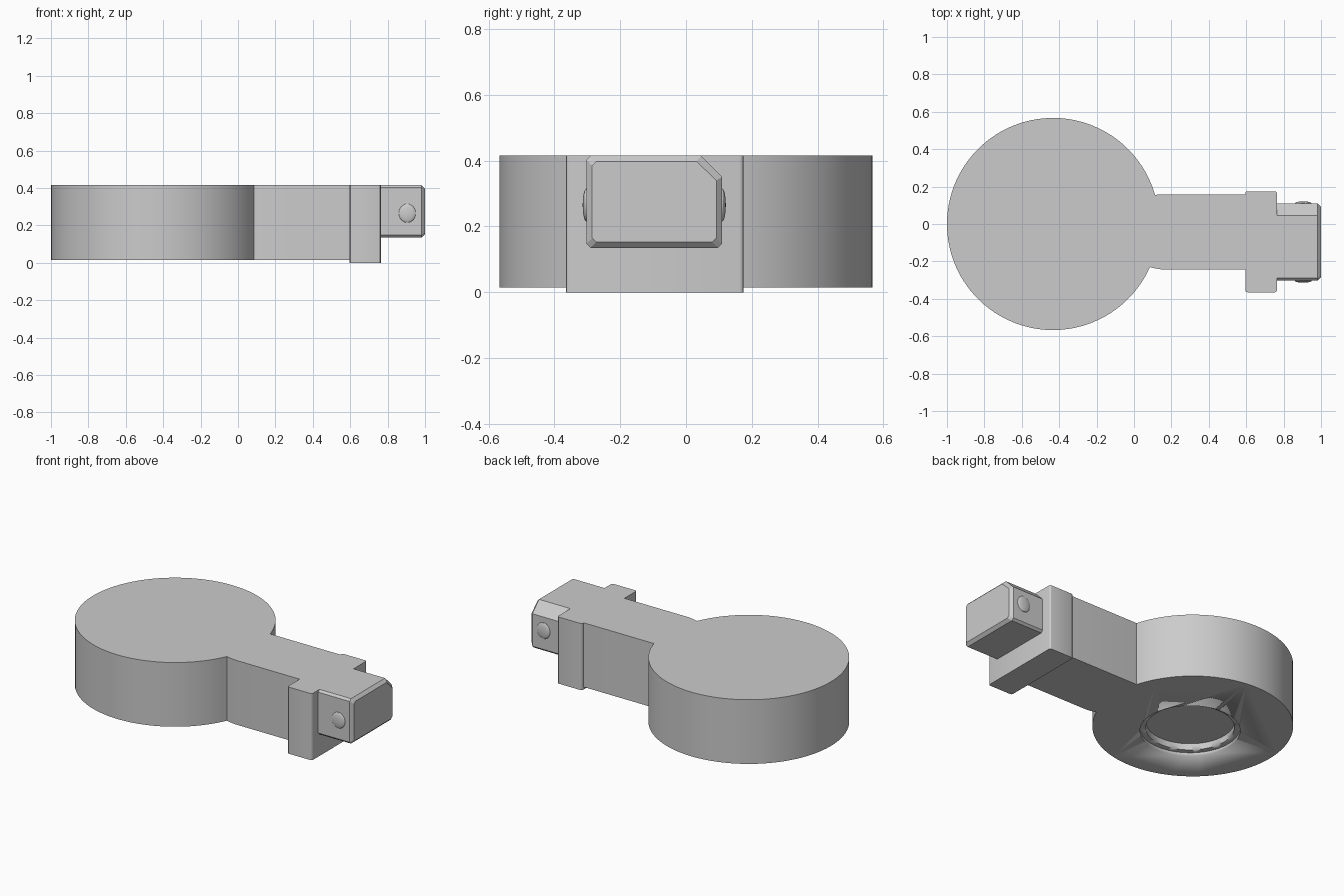
import bpy, bmesh
from math import sin, cos, atan2, pi, radians

cube = bpy.data.objects.get("Cube")
if cube:
    bpy.data.objects.remove(cube)

grey = bpy.data.materials.new("plain grey")
grey.use_nodes = True
grey.diffuse_color = (0.6, 0.6, 0.6, 1)
grey.node_tree.nodes["Principled BSDF"].inputs["Base Color"].default_value = (0.6, 0.6, 0.6, 1)

BASE, TOP = 0.015, 0.415
CX, R = -0.433, 0.567


def finish(name, bm, smooth=True):
    bmesh.ops.recalc_face_normals(bm, faces=bm.faces)
    mesh = bpy.data.meshes.new(name)
    bm.to_mesh(mesh)
    bm.free()
    mesh.materials.append(grey)
    ob = bpy.data.objects.new(name, mesh)
    bpy.context.collection.objects.link(ob)
    if smooth:
        shade(ob)
    return ob


def shade(ob):
    bpy.ops.object.select_all(action='DESELECT')
    ob.select_set(True)
    bpy.context.view_layer.objects.active = ob
    bpy.ops.object.shade_smooth_by_angle(angle=radians(30))


def prism(name, points, offset, smooth=True):
    """Extrude a closed outline of 3D points along an offset."""
    bm = bmesh.new()
    face = bm.faces.new([bm.verts.new(p) for p in points])
    new = bmesh.ops.extrude_face_region(bm, geom=[face])["geom"]
    bmesh.ops.translate(bm, vec=offset, verts=[v for v in new if isinstance(v, bmesh.types.BMVert)])
    return finish(name, bm, smooth)


def cylinder(name, x, y, z0, z1, radius):
    ring = [(x + radius * cos(i * pi / 48), y + radius * sin(i * pi / 48), z0) for i in range(96)]
    return prism(name, ring, (0, 0, z1 - z0))


def cut(target, cutter):
    cutter.hide_render = True
    cutter.hide_set(True)
    mod = target.modifiers.new("recess", 'BOOLEAN')
    mod.operation = 'DIFFERENCE'
    mod.solver = 'EXACT'
    mod.object = cutter


# Round head joined to the arm in one outline
a0, a1 = atan2(0.155, 0.545), 2 * pi - atan2(0.23, 0.518)
outline = [(CX + R * cos(a0 + (a1 - a0) * i / 96), R * sin(a0 + (a1 - a0) * i / 96), BASE)
           for i in range(97)]
outline += [(x, y, BASE) for x, y in
            [(0.11, -0.237), (0.15, -0.243), (0.62, -0.243), (0.62, 0.157), (0.13, 0.157)]]
body = prism("head_and_arm", outline, (0, 0, TOP - BASE), smooth=False)

# Stepped round recess under the head
for name, depth, radius in (("recess_step_cutter", 0.02, 0.283), ("recess_cutter", 0.06, 0.25)):
    cut(body, cylinder(name, -0.455, -0.05, BASE - 0.1, BASE + depth, radius))
shade(body)

# Collar with softened upright edges
bm = bmesh.new()
bmesh.ops.create_cube(bm, size=1)
bmesh.ops.scale(bm, vec=(0.17, 0.54, TOP), verts=bm.verts)
bmesh.ops.translate(bm, vec=(0.68, -0.095, TOP / 2), verts=bm.verts)
upright = [e for e in bm.edges if abs(e.verts[0].co.z - e.verts[1].co.z) > 0.1]
bmesh.ops.bevel(bm, geom=upright, offset=0.012, segments=3, profile=0.5, affect='EDGES')
finish("collar", bm)

# Plug with one cut corner and a chamfered end
section = [(-0.29, 0.135), (0.097, 0.135), (0.11, 0.148), (0.11, 0.35),
           (0.045, TOP), (-0.29, TOP), (-0.303, 0.402), (-0.303, 0.148)]
bm = bmesh.new()
rings = []
for x, inset in ((0.75, 0), (0.982, 0), (1.0, 0.018)):
    sy, sz = 1 - inset / 0.2065, 1 - inset / 0.14
    rings.append([bm.verts.new((x, -0.0965 + (y + 0.0965) * sy, 0.275 + (z - 0.275) * sz))
                  for y, z in section])
n = len(section)
for a, b in zip(rings, rings[1:]):
    for i in range(n):
        bm.faces.new((a[i], a[(i + 1) % n], b[(i + 1) % n], b[i]))
bm.faces.new(rings[0])
bm.faces.new(rings[-1])
finish("plug", bm, smooth=False)

# Low snap bumps on both sides of the plug
for name, y in (("front_bump", -0.303), ("back_bump", 0.11)):
    bm = bmesh.new()
    bmesh.ops.create_uvsphere(bm, u_segments=24, v_segments=12, radius=1)
    bmesh.ops.scale(bm, vec=(0.045, 0.011, 0.05), verts=bm.verts)
    bmesh.ops.translate(bm, vec=(0.905, y, 0.265), verts=bm.verts)
    finish(name, bm)
